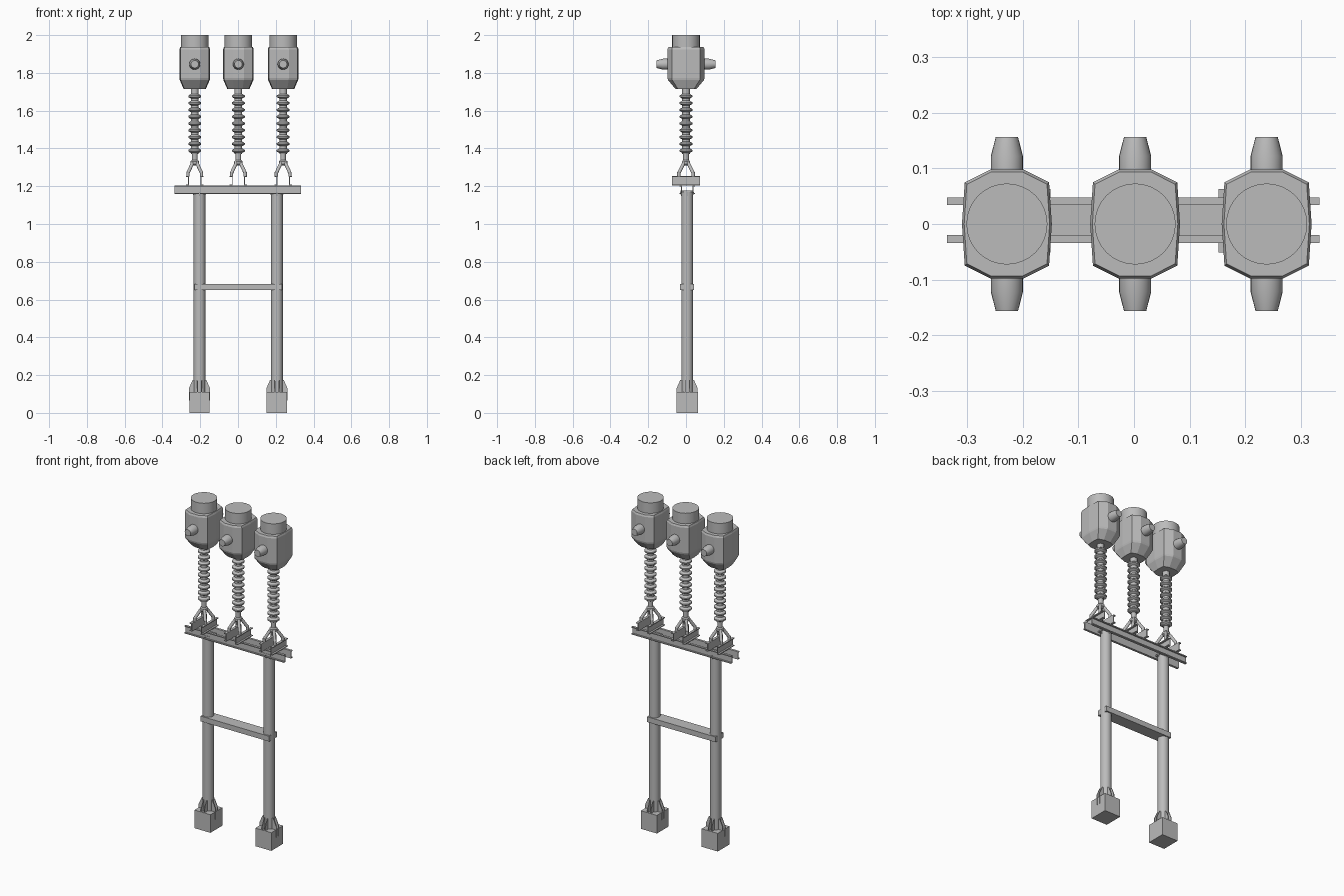
import bpy, bmesh, math
from mathutils import Vector

old = bpy.data.objects.get("Cube")
if old:
    bpy.data.objects.remove(old, do_unlink=True)

GREY = (0.5, 0.5, 0.5, 1)
metal = bpy.data.materials.new("plain_grey")
metal.use_nodes = True
metal.diffuse_color = GREY
metal.node_tree.nodes["Principled BSDF"].inputs["Base Color"].default_value = GREY


def finish(name, bm, smooth=False):
    bmesh.ops.recalc_face_normals(bm, faces=bm.faces)
    mesh = bpy.data.meshes.new(name)
    bm.to_mesh(mesh)
    bm.free()
    mesh.materials.append(metal)
    obj = bpy.data.objects.new(name, mesh)
    bpy.context.collection.objects.link(obj)
    if smooth:
        bpy.ops.object.select_all(action='DESELECT')
        bpy.context.view_layer.objects.active = obj
        obj.select_set(True)
        bpy.ops.object.shade_smooth_by_angle(angle=math.radians(35))
    return obj


def loft(name, rings, smooth=False):
    """Skin a stack of equal-length rings and cap both ends."""
    bm = bmesh.new()
    loops = [[bm.verts.new(p) for p in ring] for ring in rings]
    n = len(loops[0])
    for a, b in zip(loops, loops[1:]):
        for i in range(n):
            j = (i + 1) % n
            bm.faces.new((a[i], a[j], b[j], b[i]))
    bm.faces.new(loops[0])
    bm.faces.new(loops[-1])
    return finish(name, bm, smooth)


def lathe(name, origin, axis, profile, sides=24):
    """Turn (radius, distance) pairs about an axis through origin."""
    o, d = Vector(origin), Vector(axis).normalized()
    u = d.orthogonal().normalized()
    v = d.cross(u)
    angles = [math.tau * i / sides for i in range(sides)]
    return loft(name, [[o + d * h + (u * math.cos(a) + v * math.sin(a)) * r
                        for a in angles] for r, h in profile], True)


def rod(name, a, b, r, sides=12):
    d = Vector(b) - Vector(a)
    return lathe(name, a, d, [(r, 0), (r, d.length)], sides)


def box(name, x, y, z):
    return loft(name, [[(x[0], y[0], h), (x[1], y[0], h),
                        (x[1], y[1], h), (x[0], y[1], h)] for h in z])


def extrude(name, outline, start, along):
    s, d = Vector(start), Vector(along)
    return loft(name, [[s + Vector(p) for p in outline],
                        [s + Vector(p) + d for p in outline]])


def channel(depth, height, t):
    """C section with its web at zero and flanges reaching to depth."""
    return [(0, 0), (depth, 0), (depth, t), (math.copysign(t, depth), t),
            (math.copysign(t, depth), height - t), (depth, height - t),
            (depth, height), (0, height)]


MID = 0.006

# Posts with concrete feet and gussets at both ends
for side, x in (("right", -0.204), ("left", 0.206)):
    box(side + "_foot", (x - 0.054, x + 0.054), (MID - 0.057, MID + 0.057), (0, 0.11))
    rod(side + "_post", (x, MID, 0.1), (x, MID, 1.17), 0.031, 32)
    box(side + "_post_cap", (x - 0.034, x + 0.034), (MID - 0.034, MID + 0.034), (1.17, 1.178))
    for k in range(4):
        a = math.tau * k / 4
        out = Vector((math.cos(a), math.sin(a), 0))
        across = Vector((-out.y, out.x, 0))
        outline = [out * r + Vector((0, 0, z)) for r, z in
                   ((0.028, 0.065), (0.056, 0.065), (0.056, 0.13), (0.036, 0.175), (0.028, 0.175))]
        for off in (-0.012, 0.009):
            extrude(side + "_foot_gusset", outline,
                    Vector((x, MID, 0)) + across * off, across * 0.004)
        top = [out * r + Vector((0, 0, z)) for r, z in ((0.028, 1.14), (0.038, 1.17), (0.028, 1.17))]
        extrude(side + "_top_gusset", top, Vector((x, MID, 0)) - across * 0.002, across * 0.004)

# Tie between the posts
box("cross_tie", (-0.23, 0.232), (MID - 0.037, MID + 0.037), (0.65, 0.682))

# Pair of long channels on the posts
for name, y, depth in (("front_beam", -0.02, -0.014), ("back_beam", 0.034, 0.014)):
    extrude(name, [(0, a, b) for a, b in channel(depth, 0.047, 0.006)],
            (-0.337, y, 1.158), (0.671, 0, 0))

# Head outline, as seen from above
HEAD = [(0.081, 0), (0.076, 0.075), (0.03, 0.098), (-0.03, 0.098), (-0.076, 0.075)]
HEAD += [(-x, -y) for x, y in HEAD]

for n, x in (("right", -0.229), ("middle", 0.002), ("left", 0.239)):
    # Short channels carrying the insulator
    for s in (-1, 1):
        extrude(n + "_cross_rail", [(a, 0, b) for a, b in channel(s * 0.016, 0.049, 0.005)],
                (x + s * 0.03, -0.073, 1.205), (0, 0.147, 0))
        # Splayed bracket legs and their pads
        for t in (-1, 1):
            rod(n + "_bracket_leg", (x + s * 0.008, t * 0.008, 1.33),
                (x + s * 0.036, t * 0.038, 1.27), 0.009)
            rod(n + "_bracket_foot", (x + s * 0.036, t * 0.038, 1.252),
                (x + s * 0.036, t * 0.038, 1.275), 0.009)
    lathe(n + "_bracket_hub", (x, 0, 1.31), (0, 0, 1),
          [(0.014, 0), (0.022, 0.008), (0.022, 0.022), (0.015, 0.028), (0.015, 0.065)])

    # Ribbed insulator
    profile = [(0.02, 0)]
    for k in range(9):
        z = 0.006 + k * 0.036
        profile += [(0.02, z), (0.034, z + 0.008), (0.034, z + 0.016), (0.02, z + 0.025)]
    profile += [(0.02, 0.352)]
    lathe(n + "_insulator", (x, 0, 1.37), (0, 0, 1), profile)

    # Faceted housing with a tapered base and chamfered top
    loft(n + "_housing", [[(x + px * fx, py * fy, z) for px, py in HEAD] for fx, fy, z in
                          ((0.72, 0.56, 1.714), (0.98, 0.97, 1.762), (1, 1, 1.772),
                           (1, 1, 1.925), (0.95, 0.955, 1.936))])
    lathe(n + "_top_cap", (x, 0, 1.93), (0, 0, 1), [(0.073, 0), (0.073, 0.07)], 32)

    # Terminals front and back
    for s in (-1, 1):
        lathe(n + "_terminal", (x, 0, 1.846), (0, s, 0),
              [(0.029, 0.09), (0.029, 0.122), (0.02, 0.157)])
